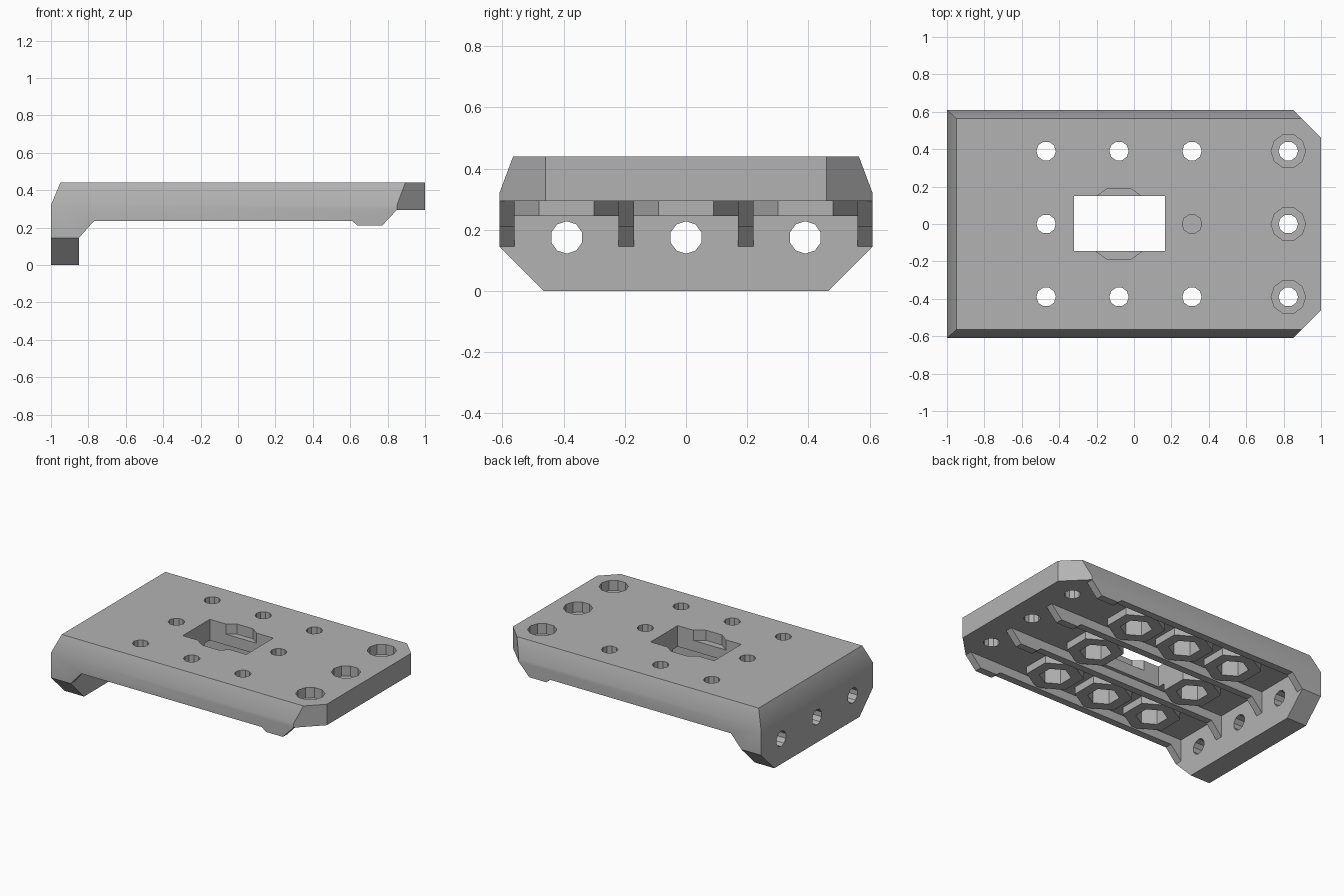
import bpy, bmesh
from math import cos, sin, pi, radians

cube = bpy.data.objects.get("Cube")
if cube:
    bpy.data.objects.remove(cube, do_unlink=True)

grey = bpy.data.materials.new("plain grey")
grey.use_nodes = True
COLOUR = (0.45, 0.45, 0.45, 1)
grey.diffuse_color = COLOUR
grey.node_tree.nodes["Principled BSDF"].inputs["Base Color"].default_value = COLOUR


def prism(name, axis, outline, lo, hi):
    """Extrude a 2D outline along the axis from lo to hi."""
    place = {"x": lambda a, b, t: (t, a, b),
             "y": lambda a, b, t: (a, t, b),
             "z": lambda a, b, t: (a, b, t)}[axis]
    bm = bmesh.new()
    rings = [[bm.verts.new(place(a, b, t)) for a, b in outline] for t in (lo, hi)]
    bm.faces.new(rings[0])
    bm.faces.new(rings[1])
    n = len(outline)
    for i in range(n):
        j = (i + 1) % n
        bm.faces.new((rings[0][i], rings[0][j], rings[1][j], rings[1][i]))
    bmesh.ops.recalc_face_normals(bm, faces=bm.faces)
    mesh = bpy.data.meshes.new(name)
    bm.to_mesh(mesh)
    bm.free()
    mesh.materials.append(grey)
    obj = bpy.data.objects.new(name, mesh)
    bpy.context.collection.objects.link(obj)
    return obj


def polygon(sides, radius, a, b, turn=0.0):
    return [(a + radius * cos(turn + 2 * pi * i / sides),
             b + radius * sin(turn + 2 * pi * i / sides)) for i in range(sides)]


def rect(a0, a1, b0, b1):
    return [(a0, b0), (a1, b0), (a1, b1), (a0, b1)]


# Outer body: bevelled cross-section along the whole length
half = [(0.465, 0), (0.61, 0.145), (0.61, 0.32), (0.565, 0.44)]
body = prism("mounting_plate", "x", half + [(-y, z) for y, z in reversed(half)], -1, 1)
bpy.context.view_layer.objects.active = body
body.select_set(True)


def combine(tool, operation="DIFFERENCE"):
    mod = body.modifiers.new("shape", "BOOLEAN")
    mod.operation = operation
    mod.solver = "EXACT"
    mod.object = tool
    bpy.ops.object.modifier_apply(modifier=mod.name)
    bpy.data.objects.remove(tool, do_unlink=True)


# Underside: leaves the end flange, the gussets and the rib feet
combine(prism("underside", "y", [
    (-0.85, -0.1), (-0.85, 0.145), (-0.77, 0.235), (0.61, 0.235), (0.64, 0.21),
    (0.77, 0.21), (0.85, 0.295), (1.1, 0.295), (1.1, -0.1)], -1, 1))

# Channels between the four ribs
ROWS = (-0.39, 0, 0.39)
for y in ROWS:
    combine(prism("channel", "z", rect(-0.85, 1.1, y - 0.17, y + 0.17), -0.2, 0.295))

# Sloped top edge of the flange end and clipped far corners
combine(prism("end_slope", "y", [(-1, 0.32), (-0.95, 0.44), (-0.9, 0.56), (-1.1, 0.56),
                                 (-1.1, 0.32)], -1, 1))
for s in (-1, 1):
    combine(prism("corner", "z", [(0.76, s * 0.7), (1.1, s * 0.36), (1.1, s * 0.7)], -0.1, 0.6))

# Nut bosses with hexagonal pockets and screw holes
for x in (-0.47, -0.08, 0.31):
    for y in ROWS:
        if (x, y) == (-0.08, 0):
            continue
        blind = x > 0 and y == 0
        combine(prism("boss", "z", polygon(6, 0.18, x, y, pi / 2), 0.245, 0.31), "UNION")
        combine(prism("nut_pocket", "z", polygon(6, 0.1, x, y, pi / 2), 0.1, 0.35))
        combine(prism("screw_hole", "z", polygon(10, 0.052, x, y), 0.37 if blind else 0.2, 0.6))

# Central window with a round shallow recess
combine(prism("window", "z", rect(-0.32, 0.165, -0.145, 0.15), -0.1, 0.6))
combine(prism("recess", "z", polygon(10, 0.2, -0.08, 0), 0.37, 0.6))

# Counterbored holes at the far end and cross holes in the flange
for y in ROWS:
    combine(prism("bolt_hole", "z", polygon(10, 0.052, 0.825, y), 0.1, 0.6))
    combine(prism("counterbore", "z", polygon(10, 0.092, 0.825, y), 0.37, 0.6))
    combine(prism("flange_hole", "x", polygon(10, 0.053, y, 0.175, pi / 10), -1.2, -0.7))

bpy.ops.object.shade_smooth_by_angle(angle=radians(30))
